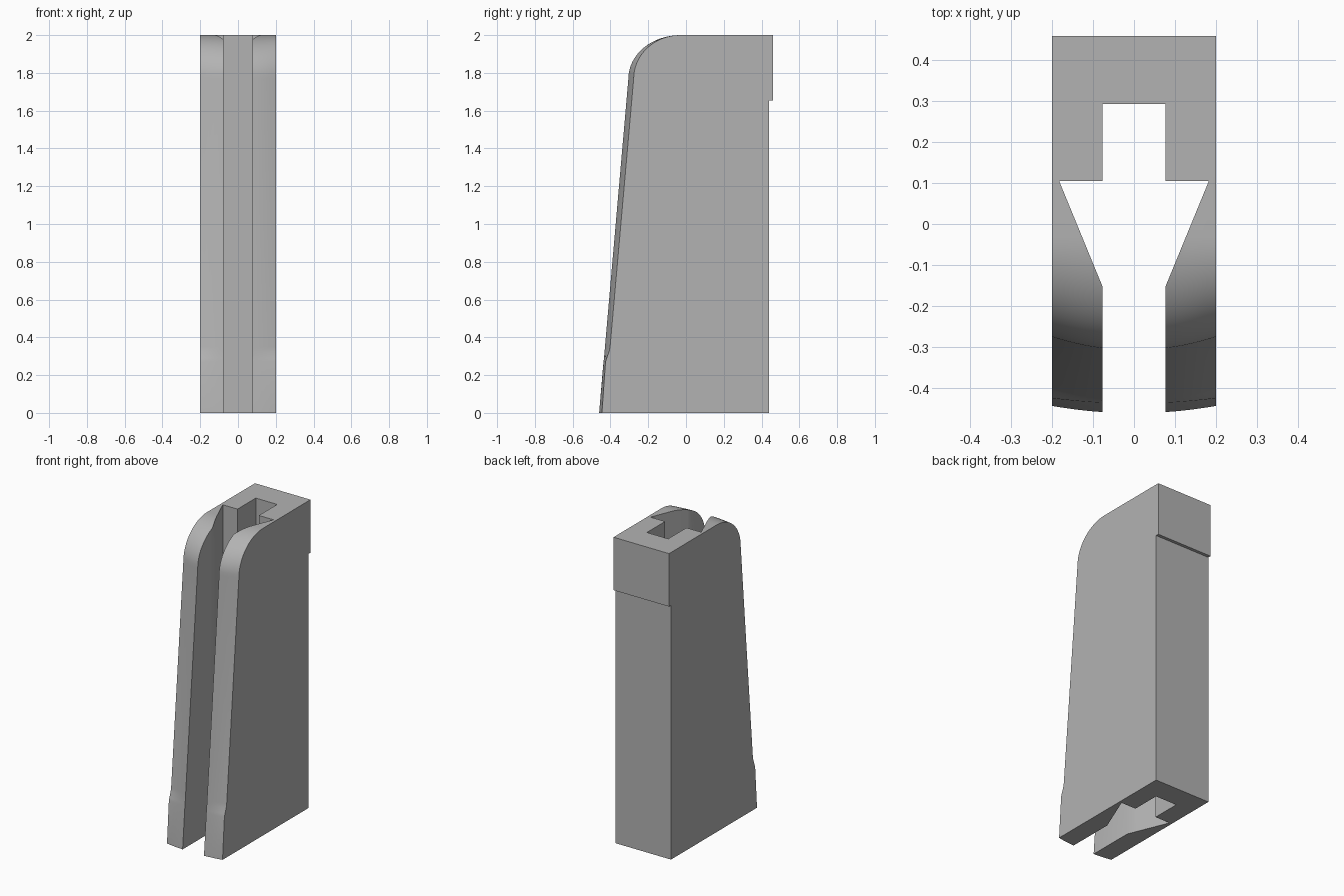
import bpy, bmesh, math

if "Cube" in bpy.data.objects:
    bpy.data.objects.remove(bpy.data.objects["Cube"], do_unlink=True)

HALF_W, SLOT, HEIGHT = 0.2, 0.077, 2.0
BACK, LIP, LIP_Z = 0.44, 0.46, 1.655

grey = bpy.data.materials.new("plain grey")
grey.use_nodes = True
colour = (0.45, 0.45, 0.45, 1)
grey.diffuse_color = colour
grey.node_tree.nodes["Principled BSDF"].inputs["Base Color"].default_value = colour


def add_object(name, sections):
    """Skin a row of matching closed sections and cap both ends."""
    bm = bmesh.new()
    rings = [[bm.verts.new(p) for p in s] for s in sections]
    n = len(rings[0])
    for a, b in zip(rings, rings[1:]):
        for i in range(n):
            j = (i + 1) % n
            bm.faces.new((a[i], a[j], b[j], b[i]))
    bm.faces.new(rings[0])
    bm.faces.new(rings[-1])
    bmesh.ops.recalc_face_normals(bm, faces=bm.faces)
    mesh = bpy.data.meshes.new(name)
    bm.to_mesh(mesh)
    bm.free()
    mesh.materials.append(grey)
    obj = bpy.data.objects.new(name, mesh)
    bpy.context.collection.objects.link(obj)
    return obj


def side_profile(x):
    """Side outline at x: the front bulges towards the middle."""
    t = (x * x - SLOT ** 2) / (HALF_W ** 2 - SLOT ** 2)
    mix = lambda inner, outer: inner + (outer - inner) * t
    pts = [(mix(-0.46, -0.445), 0), (mix(-0.437, -0.426), 0.27),
           (mix(-0.434, -0.42), 0.29), (mix(-0.431, -0.407), 0.325),
           (mix(-0.429, -0.402), 0.35)]
    # rounded shoulder, from the leaning front to the flat top
    y0, z0, y1 = mix(-0.305, -0.277), 1.77, -0.03
    for i in range(17):
        a = math.pi / 2 * i / 16
        pts.append((y1 - (y1 - y0) * math.cos(a), z0 + (HEIGHT - z0) * math.sin(a)))
    # back with its overhanging lip
    pts += [(LIP, HEIGHT), (LIP, LIP_Z), (BACK, LIP_Z), (BACK, 0)]
    return [(x, y, z) for y, z in pts]


STEPS = 16
body = add_object("body", [side_profile(HALF_W * (2 * i / STEPS - 1))
                           for i in range(STEPS + 1)])

# Arrow-shaped channel, open at the front and running from top to bottom
half = [(SLOT, -0.7), (SLOT, -0.153), (0.183, 0.105), (SLOT, 0.105), (SLOT, 0.293)]
outline = half + [(-x, y) for x, y in reversed(half)]
cutter = add_object("channel_cutter", [[(x, y, z) for x, y in outline]
                                       for z in (-0.1, HEIGHT + 0.1)])
cutter.hide_render = True

cut = body.modifiers.new("channel", "BOOLEAN")
cut.operation = "DIFFERENCE"
cut.solver = "EXACT"
cut.object = cutter
bpy.ops.object.select_all(action="DESELECT")
bpy.context.view_layer.objects.active = body
body.select_set(True)
bpy.ops.object.modifier_apply(modifier=cut.name)
bpy.data.objects.remove(cutter, do_unlink=True)
bpy.ops.object.shade_smooth_by_angle(angle=math.radians(30))
